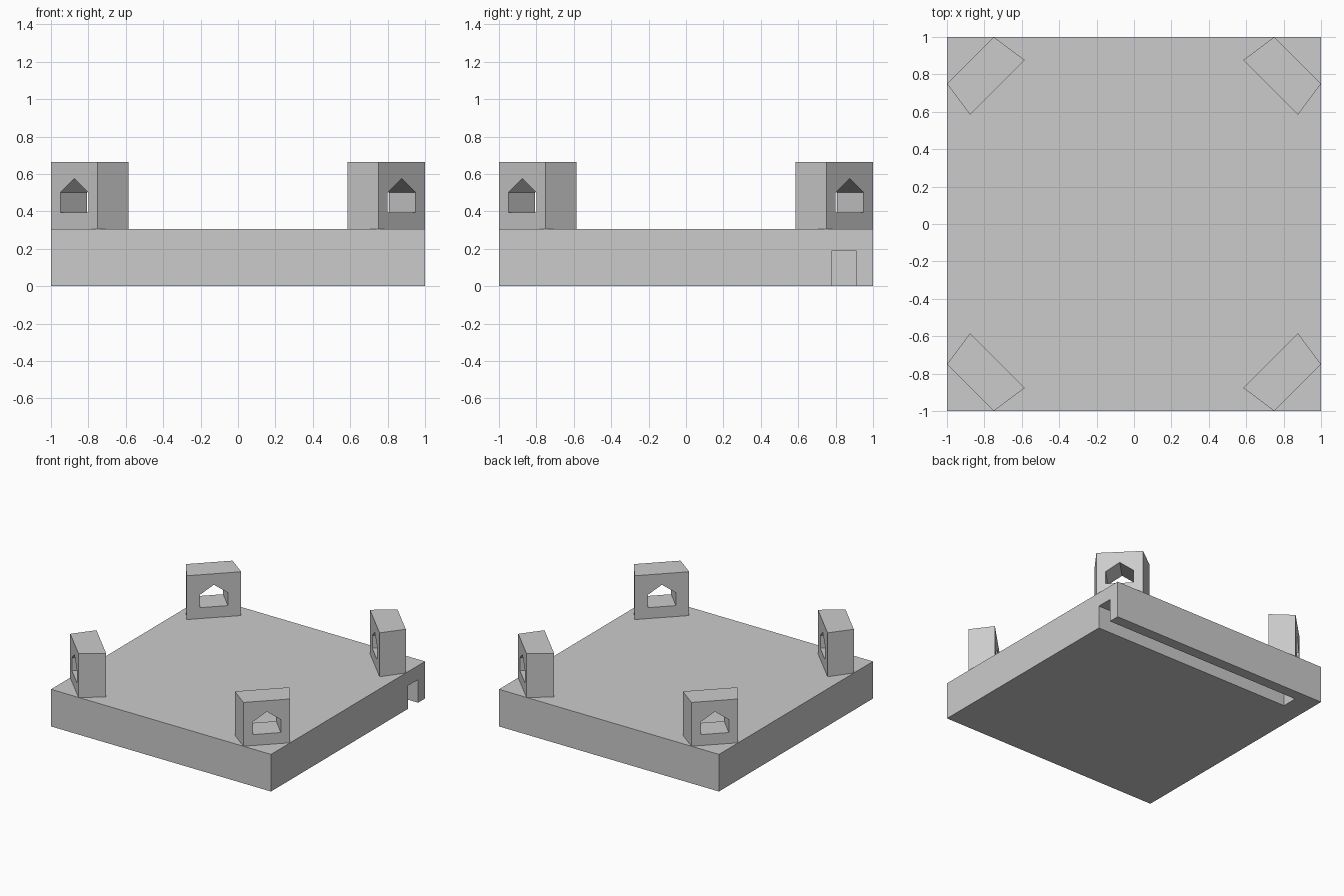
import bpy, bmesh
from mathutils import Vector

if "Cube" in bpy.data.objects:
    bpy.data.objects.remove(bpy.data.objects["Cube"])

grey = bpy.data.materials.new("light grey")
grey.diffuse_color = (0.6, 0.6, 0.6, 1)
grey.use_nodes = True
grey.node_tree.nodes["Principled BSDF"].inputs["Base Color"].default_value = grey.diffuse_color

BASE_TOP, POST_TOP = 0.305, 0.665


def prism(name, profile, direction):
    """Solid made by pushing a closed 3D outline along a direction."""
    bm = bmesh.new()
    face = bm.faces.new([bm.verts.new(p) for p in profile])
    ext = bmesh.ops.extrude_face_region(bm, geom=[face])
    moved = [g for g in ext["geom"] if isinstance(g, bmesh.types.BMVert)]
    bmesh.ops.translate(bm, verts=moved, vec=Vector(direction))
    bmesh.ops.recalc_face_normals(bm, faces=bm.faces)
    mesh = bpy.data.meshes.new(name)
    bm.to_mesh(mesh)
    bm.free()
    mesh.materials.append(grey)
    ob = bpy.data.objects.new(name, mesh)
    bpy.context.collection.objects.link(ob)
    return ob


def cut(ob, cutter):
    """Subtract the cutter, apply the result and remove the cutter."""
    mod = ob.modifiers.new("cut", "BOOLEAN")
    mod.operation, mod.solver, mod.object = "DIFFERENCE", "EXACT", cutter
    cutter.hide_render = True
    bpy.context.view_layer.objects.active = ob
    bpy.ops.object.modifier_apply(modifier=mod.name)
    bpy.data.objects.remove(cutter)


# Square base with a groove underneath, open at the right side
base = prism("base", [(-1, -1, 0), (1, -1, 0), (1, 1, 0), (-1, 1, 0)], (0, 0, BASE_TOP))
groove = prism("groove_cutter",
               [(-0.82, 0.78, -0.1), (1.1, 0.78, -0.1), (1.1, 0.91, -0.1), (-0.82, 0.91, -0.1)],
               (0, 0, 0.29))
cut(base, groove)

# Four corner posts, each with a house-shaped hole facing the corner
footprint = [(0.75, 1), (1, 0.75), (0.877, 0.585), (0.585, 0.877)]
hole = [(-0.075, 0.395), (0.075, 0.395), (0.075, 0.5), (0, 0.575), (-0.075, 0.5)]
for side, sx in (("left", -1), ("right", 1)):
    for end, sy in (("front", -1), ("back", 1)):
        post = prism(f"{end}_{side}_post",
                     [(sx * x, sy * y, BASE_TOP) for x, y in footprint],
                     (0, 0, POST_TOP - BASE_TOP))
        cutter = prism("hole_cutter",
                       [(sx * (1 + u), sy * (1 - u), z) for u, z in hole],
                       (-sx * 0.5, -sy * 0.5, 0))
        cut(post, cutter)
